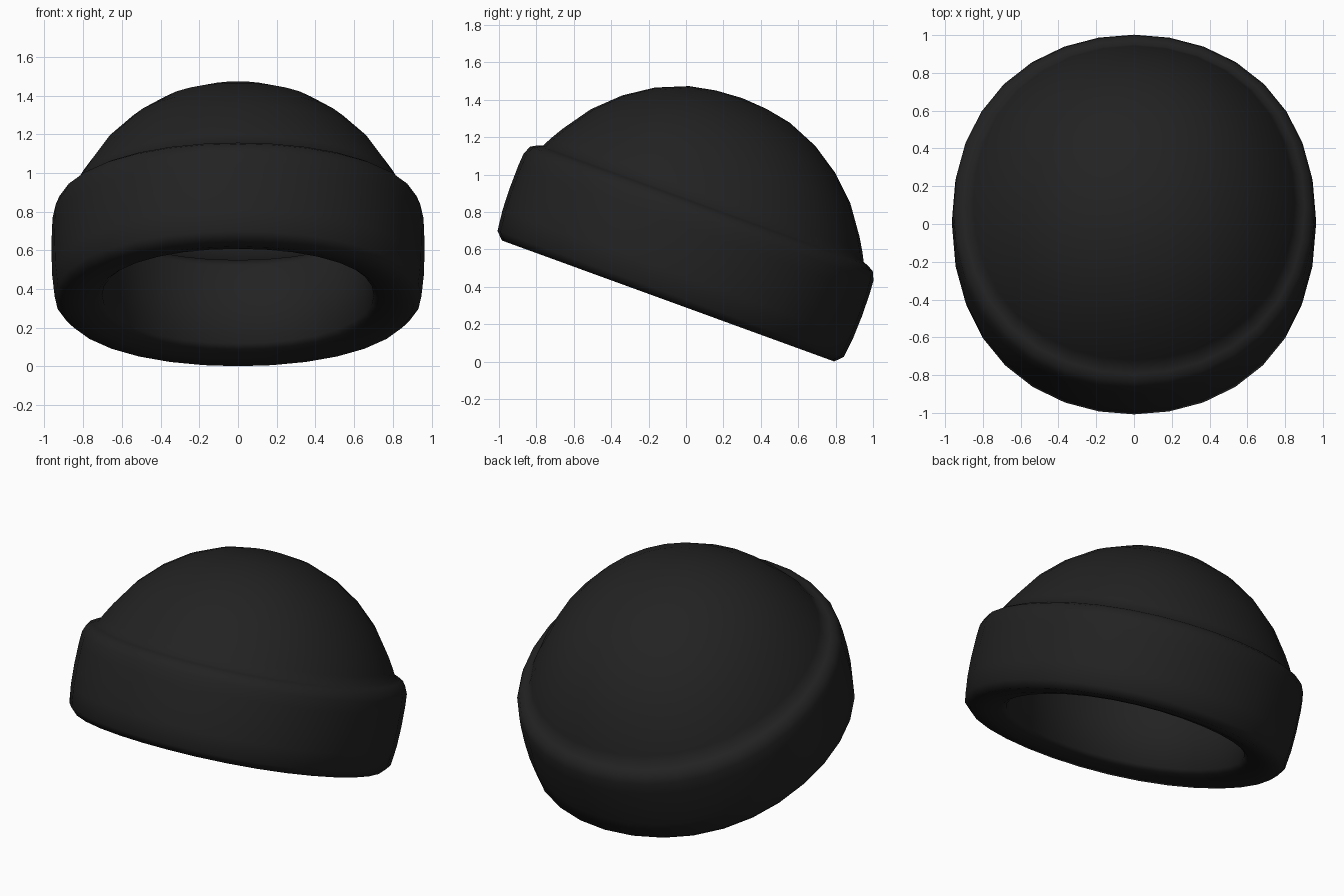
import bpy, bmesh, math

if "Cube" in bpy.data.objects:
    bpy.data.objects.remove(bpy.data.objects["Cube"])

SIDES = 32
TILT = math.radians(-20)
X_RATIO = 0.962

fabric = bpy.data.materials.new("black_knit")
fabric.diffuse_color = (0.016, 0.016, 0.016, 1)
fabric.use_nodes = True
fabric.node_tree.nodes["Principled BSDF"].inputs["Base Color"].default_value = fabric.diffuse_color


def lathe(name, profile):
    """Spin an (radius, height) profile into a slightly oval, tilted shell."""
    bm = bmesh.new()
    rings = []
    for r, h in profile:
        if r == 0:
            rings.append([bm.verts.new((0, 0, h))] * SIDES)
        else:
            ring = []
            for i in range(SIDES):
                a = 2 * math.pi * i / SIDES
                s = r * (1 + 0.018 * math.sin(2 * a) ** 2)   # slightly squared oval
                ring.append(bm.verts.new((X_RATIO * s * math.cos(a), s * math.sin(a), h)))
            rings.append(ring)
    for low, high in zip(rings, rings[1:]):
        for i in range(SIDES):
            j = (i + 1) % SIDES
            quad = [low[i], low[j], high[j], high[i]]
            bm.faces.new(list(dict.fromkeys(quad)))
    mesh = bpy.data.meshes.new(name)
    bm.to_mesh(mesh)
    bm.free()
    mesh.materials.append(fabric)
    ob = bpy.data.objects.new(name, mesh)
    bpy.context.collection.objects.link(ob)
    ob.rotation_euler.x = TILT
    ob.location = (0, -0.190, 0.066)
    bpy.ops.object.select_all(action='DESELECT')
    ob.select_set(True)
    bpy.context.view_layer.objects.active = ob
    bpy.ops.object.shade_smooth_by_angle(angle=math.radians(89))
    return ob


# Folded brim rolled over at the inner top, and the domed crown, in one knit skin
lathe("knit_cap", [
    (0.83, 0.80), (0.77, 0.795), (0.735, 0.75), (0.728, 0.55), (0.73, 0.322), (0.76, 0.30),
    (0.85, 0.28), (0.945, 0.275), (0.985, 0.315), (0.998, 0.43), (1.002, 0.55),
    (1.0, 0.68), (0.995, 0.752), (0.975, 0.798), (0.94, 0.818), (0.912, 0.828),
    (0.885, 0.88), (0.843, 0.95), (0.738, 1.098), (0.606, 1.224),
    (0.457, 1.323), (0.287, 1.393), (0.145, 1.42), (0, 1.43)])
